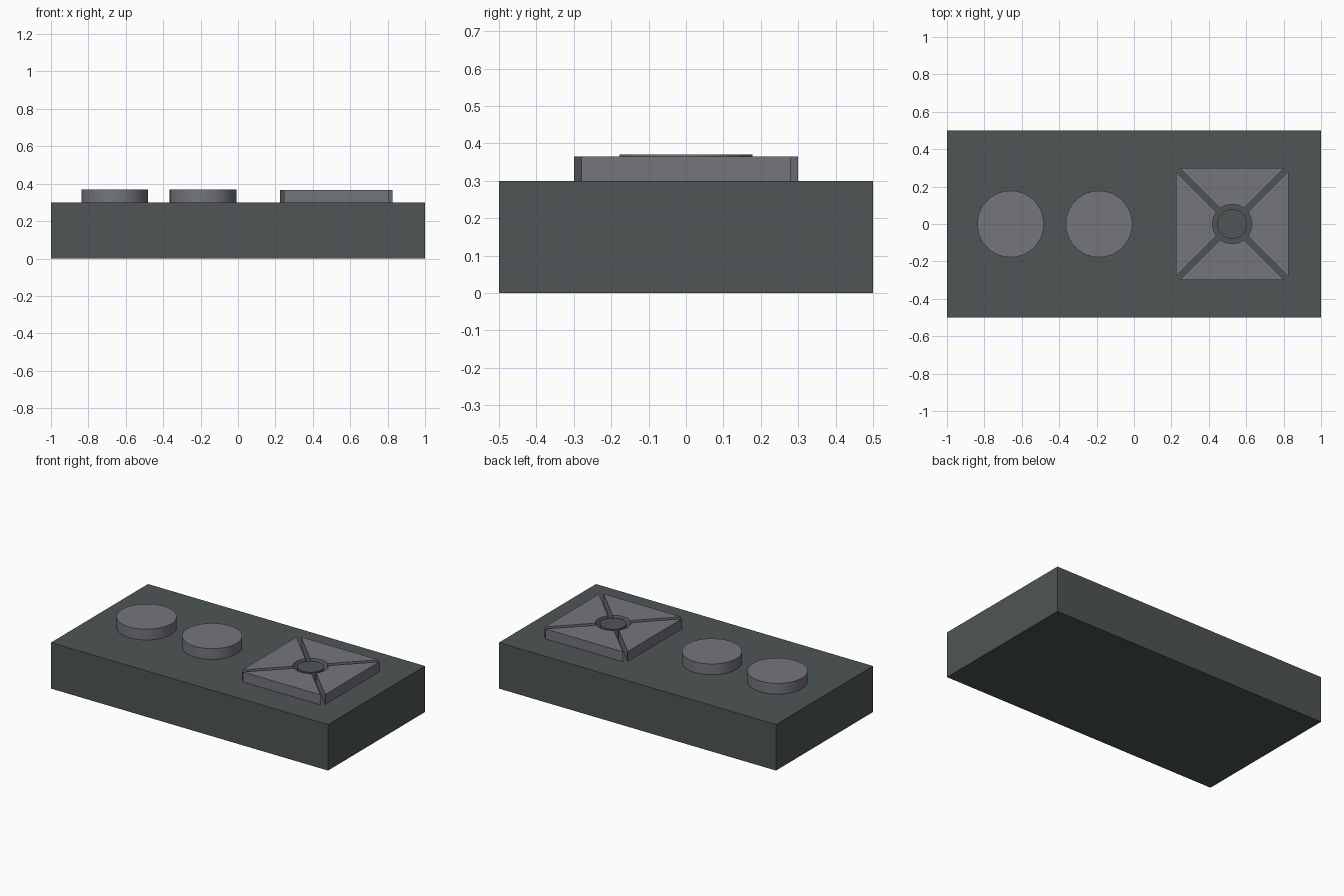
import bpy, bmesh, math
from mathutils import Matrix

if "Cube" in bpy.data.objects:
    bpy.data.objects.remove(bpy.data.objects["Cube"])


def material(name, rgb):
    m = bpy.data.materials.new(name)
    m.diffuse_color = (*rgb, 1)
    m.use_nodes = True
    m.node_tree.nodes["Principled BSDF"].inputs["Base Color"].default_value = m.diffuse_color
    return m


body_mat = material("dark green grey", (0.076, 0.093, 0.089))
key_mat = material("mid grey", (0.178, 0.178, 0.205))


def prism(name, outline, z0, z1, mat, loc=(0, 0), turn=0, smooth=False):
    """Extrude a flat outline from z0 up to z1."""
    bm = bmesh.new()
    face = bm.faces.new([bm.verts.new((x, y, z0)) for x, y in outline])
    up = bmesh.ops.extrude_face_region(bm, geom=[face])
    top = [v for v in up["geom"] if isinstance(v, bmesh.types.BMVert)]
    bmesh.ops.translate(bm, verts=top, vec=(0, 0, z1 - z0))
    bm.transform(Matrix.Rotation(turn, 4, 'Z'))
    bmesh.ops.recalc_face_normals(bm, faces=bm.faces)
    me = bpy.data.meshes.new(name)
    bm.to_mesh(me)
    bm.free()
    me.materials.append(mat)
    ob = bpy.data.objects.new(name, me)
    ob.location = (*loc, 0)
    bpy.context.collection.objects.link(ob)
    if smooth:
        bpy.ops.object.select_all(action='DESELECT')
        ob.select_set(True)
        bpy.context.view_layer.objects.active = ob
        bpy.ops.object.shade_smooth_by_angle(angle=math.radians(30))
    return ob


def arc(r, a0, a1, n):
    return [(r * math.cos(a0 + (a1 - a0) * i / n), r * math.sin(a0 + (a1 - a0) * i / n))
            for i in range(n + 1)]


def circle(r, n=64):
    return arc(r, 0, math.tau, n)[:-1]


# Body slab
prism("body", [(-1, -0.5), (1, -0.5), (1, 0.5), (-1, 0.5)], 0, 0.3, body_mat)

# Two round buttons
for name, x in (("outer_button", -0.66), ("inner_button", -0.187)):
    prism(name, circle(0.178), 0.3, 0.37, key_mat, (x, 0), smooth=True)

# Direction pad: four wedges split by diagonal grooves, around a round hub
PAD = (0.525, 0)
HALF, GAP, HOLE = 0.3, 0.02, 0.105
a = math.acos(GAP / (HOLE * math.sqrt(2))) - math.pi / 4
wedge = [(HALF, -HALF + GAP), (HALF, HALF - GAP)] + arc(HOLE, a, -a, 14)
for i, side in enumerate(("right", "back", "left", "front")):
    prism("pad_" + side, wedge, 0.3, 0.365, key_mat, PAD, i * math.pi / 2, True)
prism("pad_hub", circle(0.08, 48), 0.3, 0.36, body_mat, PAD, smooth=True)
